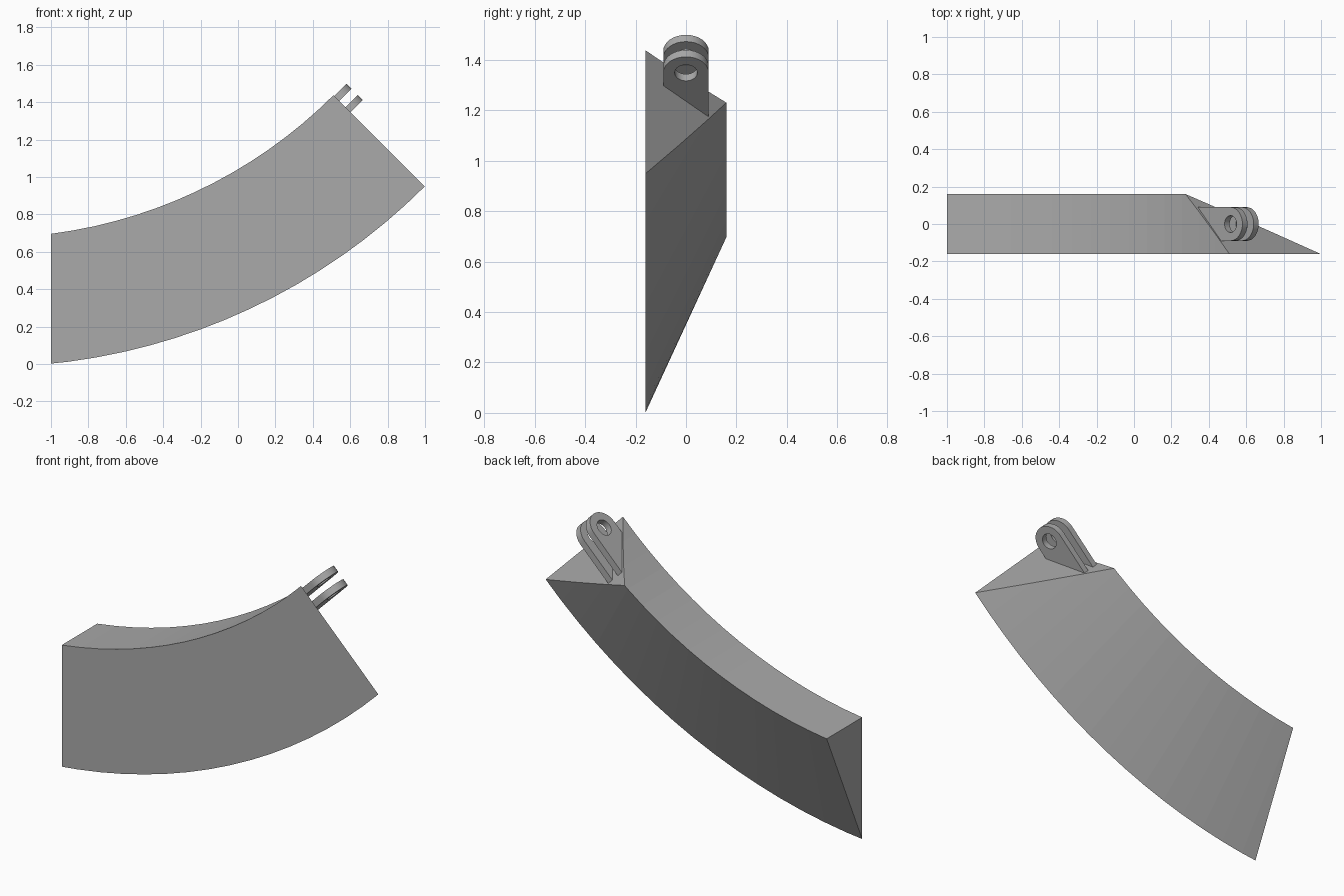
import bpy, bmesh
from math import sin, cos, pi, radians, sqrt
from mathutils import Vector, Matrix

cube = bpy.data.objects.get("Cube")
if cube:
    bpy.data.objects.remove(cube)

grey = bpy.data.materials.new("plain grey")
grey.use_nodes = True
colour = (0.40, 0.40, 0.40, 1)
grey.diffuse_color = colour
grey.node_tree.nodes["Principled BSDF"].inputs["Base Color"].default_value = colour

CX, CZ = -1.334, 3.287          # centre of the bend
R_OUT, R_IN = 3.302, 2.612      # lower and upper edge radii
Y = 0.16                        # half depth
END_POINT = Vector((0.51, -Y, 1.437))
END_NORMAL = Vector((1 / sqrt(2), 0.975, 1 / sqrt(2)))


def add_object(name, mesh):
    obj = bpy.data.objects.new(name, mesh)
    bpy.context.collection.objects.link(obj)
    mesh.materials.clear()
    mesh.materials.append(grey)
    return obj


# Curved wedge: a triangular section swept round the bend
bm = bmesh.new()
rings = []
for step in range(0, 21):
    a = radians(2.5 * step)
    rings.append([bm.verts.new((CX + r * sin(a), y, CZ - r * cos(a)))
                  for r, y in ((R_OUT, -Y), (R_IN, -Y), (R_IN, Y))])
for r0, r1 in zip(rings, rings[1:]):
    for i in range(3):
        j = (i + 1) % 3
        bm.faces.new((r0[i], r0[j], r1[j], r1[i]))
bm.faces.new(rings[0])
bm.faces.new(rings[-1])

# Trim the upright left end and the slanted right end
for point, normal in ((Vector((-1, 0, 0)), Vector((-1, 0, 0))),
                      (END_POINT, END_NORMAL)):
    bmesh.ops.bisect_plane(bm, geom=bm.verts[:] + bm.edges[:] + bm.faces[:],
                           dist=1e-5, plane_co=point, plane_no=normal,
                           clear_outer=True)
    bmesh.ops.holes_fill(bm, edges=[e for e in bm.edges if e.is_boundary])
bmesh.ops.recalc_face_normals(bm, faces=bm.faces)
mesh = bpy.data.meshes.new("curved_wedge")
bm.to_mesh(mesh)
bm.free()
add_object("curved_wedge", mesh)


# Hinge lugs: round-topped plates with a pin hole, standing on the slanted end
def spline(curve, points):
    s = curve.splines.new('POLY')
    s.points.add(len(points) - 1)
    for p, (u, v) in zip(s.points, points):
        p.co = (u, v, 0, 1)
    s.use_cyclic_u = True


W, HOLE, TOP, THICK = 0.09, 0.045, 1.38, 0.038


def lug(name, offset):
    curve = bpy.data.curves.new(name, 'CURVE')
    curve.dimensions = '2D'
    curve.fill_mode = 'BOTH'
    curve.extrude = THICK / 2
    base = [(u, 1.371 - 0.975 * (u + Y)) for u in (-W, W)]
    arc = [(W * cos(pi * i / 16), TOP + W * sin(pi * i / 16)) for i in range(17)]
    spline(curve, base + arc)
    spline(curve, [(HOLE * cos(pi * i / 16), TOP + HOLE * sin(pi * i / 16))
                   for i in range(32)])
    helper = bpy.data.objects.new(name + "_outline", curve)
    bpy.context.collection.objects.link(helper)
    deps = bpy.context.evaluated_depsgraph_get()
    mesh = bpy.data.meshes.new_from_object(helper.evaluated_get(deps))
    bpy.data.objects.remove(helper)
    # Plate axes: width along y, height and thickness on the diagonals
    k = 1 / sqrt(2)
    mesh.transform(Matrix(((0, k, k, offset * k),
                           (1, 0, 0, 0),
                           (0, k, -k, -offset * k),
                           (0, 0, 0, 1))))
    bm = bmesh.new()
    bm.from_mesh(mesh)
    bmesh.ops.remove_doubles(bm, verts=bm.verts, dist=1e-5)
    bmesh.ops.recalc_face_normals(bm, faces=bm.faces)
    bm.to_mesh(mesh)
    bm.free()
    obj = add_object(name, mesh)
    bpy.ops.object.select_all(action='DESELECT')
    obj.select_set(True)
    bpy.context.view_layer.objects.active = obj
    bpy.ops.object.shade_smooth_by_angle(angle=radians(30))


lug("upper_hinge_lug", -0.631)
lug("lower_hinge_lug", -0.546)
